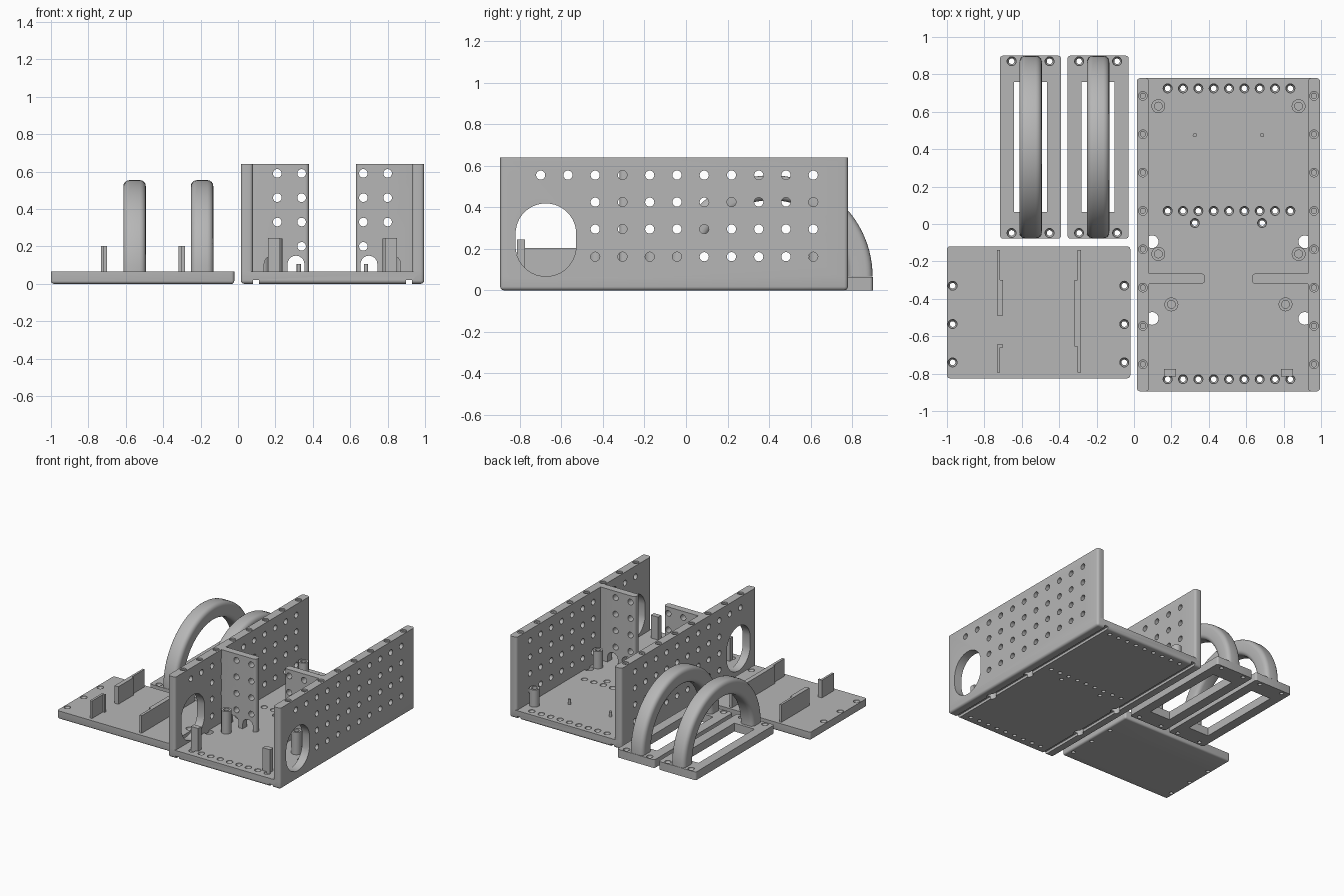
import bpy, bmesh, math
from mathutils import Matrix, Vector

if "Cube" in bpy.data.objects:
    bpy.data.objects.remove(bpy.data.objects["Cube"])

grey = bpy.data.materials.new("plastic_grey")
grey.diffuse_color = (0.47, 0.47, 0.47, 1)
grey.use_nodes = True
grey.node_tree.nodes["Principled BSDF"].inputs["Base Color"].default_value = grey.diffuse_color


def add_box(bm, x0, x1, y0, y1, z0, z1, bevel=0.0, pick=None, segs=4):
    m = Matrix.Translation(((x0 + x1) / 2, (y0 + y1) / 2, (z0 + z1) / 2)) @ \
        Matrix.Diagonal((x1 - x0, y1 - y0, z1 - z0, 1))
    vs = set(bmesh.ops.create_cube(bm, size=1, matrix=m)["verts"])
    if bevel:
        edges = []
        for e in bm.edges:
            if e.verts[0] in vs:
                a, b = e.verts[0].co, e.verts[1].co
                upright = abs(a.z - b.z) > 1e-4
                low = not upright and a.z < z0 + 1e-4
                if pick is None or (upright and "v" in pick) or (low and "b" in pick):
                    edges.append(e)
        bmesh.ops.bevel(bm, geom=edges, offset=bevel, segments=segs, profile=0.5, affect='EDGES')


def add_lathe(bm, loc, profile, axis="z", n=24):
    """Closed solid from (radius, height) pairs."""
    turn = {"z": Matrix(), "x": Matrix.Rotation(math.pi / 2, 4, 'Y'),
            "y": Matrix.Rotation(-math.pi / 2, 4, 'X')}[axis]
    m = Matrix.Translation(loc) @ turn
    rings = [[bm.verts.new(m @ Vector((r * math.cos(2 * math.pi * i / n),
                                       r * math.sin(2 * math.pi * i / n), h)))
              for i in range(n)] for r, h in profile]
    for lo, hi in zip(rings, rings[1:]):
        for i in range(n):
            j = (i + 1) % n
            bm.faces.new((lo[i], lo[j], hi[j], hi[i]))
    bm.faces.new(rings[0][::-1])
    bm.faces.new(rings[-1])


def add_prism(bm, pts, depth):
    """Extrude a closed loop of points along the depth vector."""
    a = [bm.verts.new(p) for p in pts]
    b = [bm.verts.new(Vector(p) + Vector(depth)) for p in pts]
    bm.faces.new(a[::-1])
    bm.faces.new(b)
    for i in range(len(a)):
        j = (i + 1) % len(a)
        bm.faces.new((a[i], a[j], b[j], b[i]))
    bmesh.ops.recalc_face_normals(bm, faces=bm.faces)


def finish(bm, name):
    bmesh.ops.recalc_face_normals(bm, faces=bm.faces)
    me = bpy.data.meshes.new(name)
    bm.to_mesh(me)
    bm.free()
    ob = bpy.data.objects.new(name, me)
    bpy.context.collection.objects.link(ob)
    me.materials.append(grey)
    return ob


def cut(ob, bm):
    """Subtract the cutter mesh and remove it afterwards."""
    cutter = finish(bm, "cutter")
    mod = ob.modifiers.new("cut", 'BOOLEAN')
    mod.operation, mod.solver, mod.object = 'DIFFERENCE', 'EXACT', cutter
    bpy.context.view_layer.update()
    me = bpy.data.meshes.new_from_object(ob.evaluated_get(bpy.context.evaluated_depsgraph_get()))
    ob.modifiers.clear()
    ob.data = me
    bpy.data.objects.remove(cutter)


def screw_hole(bm, x, y, top=0.065):
    add_lathe(bm, (x, y, top), [(0.015, -0.2), (0.015, -0.025), (0.024, -0.01), (0.024, 0.05)])


MID = 0.505                         # mirror line of the tray


def both(x):
    return (x, 2 * MID - x)


# Tray floor
bm = bmesh.new()
add_box(bm, 0.015, 0.995, -0.895, 0.78, 0, 0.065, 0.018, "vb")
floor = finish(bm, "tray_floor")
bm = bmesh.new()
for y in (0.725, 0.07, -0.83):
    for i in range(9):
        screw_hole(bm, 0.18 + 0.082 * i, y)
for x in both(0.325):
    screw_hole(bm, x, 0.005)
for x in both(0.097):
    for y in (-0.095, -0.505):
        add_lathe(bm, (x, y, 0), [(0.034, -0.1), (0.034, 0.2)])
cut(floor, bm)
bm = bmesh.new()                    # underside grooves
for x in both(0.097):
    add_box(bm, x - 0.016, x + 0.016, -1, 0.9, -0.1, 0.02)
cut(floor, bm)

# Side walls with hole grid, wide window and blind screw holes on top
for name, x0 in (("left_wall", 0.015), ("right_wall", 0.93)):
    bm = bmesh.new()
    add_box(bm, x0, x0 + 0.065, -0.895, 0.78, 0.05, 0.64, 0.018, "v")
    wall = finish(bm, name)
    bm = bmesh.new()
    for row, z in enumerate((0.555, 0.425, 0.295, 0.162)):
        for col in range(0 if row == 0 else 2, 11):
            add_lathe(bm, (x0, -0.70 + 0.1313 * col, z), [(0.022, -0.1), (0.022, 0.2)], "x")
    pts = []
    for i in range(32):
        a = 2 * math.pi * (i + 0.5) / 32
        pts.append((x0 - 0.1, -0.675 + 0.146 * math.cos(a),
                    0.243 + 0.146 * math.sin(a) + math.copysign(0.03, math.sin(a))))
    add_prism(bm, pts, (0.3, 0, 0))
    for i in range(8):
        add_lathe(bm, (x0 + 0.0325, 0.685 - 0.205 * i, 0.64),
                  [(0.014, -0.045), (0.014, -0.012), (0.023, -0.01), (0.023, 0.05)])
    cut(wall, bm)

# Divider panels with holes and cable arches
for name, s in (("left_divider", 1), ("right_divider", -1)):
    fx = lambda x: MID + s * (x - MID)
    bm = bmesh.new()
    xs = sorted((fx(0.06), fx(0.38)))
    add_box(bm, xs[0], xs[1], -0.32, -0.265, 0.05, 0.64, 0.02, "v")
    panel = finish(bm, name)
    bm = bmesh.new()
    for x in (0.21, 0.34):
        for z in (0.59, 0.46, 0.33, 0.2):
            add_lathe(bm, (fx(x), -0.3, z), [(0.023, -0.2), (0.023, 0.2)], "y")
    for x in (0.185, 0.31):
        pts = [(fx(x) - 0.045, -0.5, 0), (fx(x) + 0.045, -0.5, 0)]
        pts += [(fx(x) + 0.045 * math.cos(math.pi * i / 12), -0.5,
                 0.105 + 0.045 * math.sin(math.pi * i / 12)) for i in range(13)]
        add_prism(bm, pts, (0, 0.4, 0))
    cut(panel, bm)

# Hollow posts, clip posts and locating pins on the floor
bm = bmesh.new()
for x, y, top in ((0.13, 0.63, 0.2), (0.13, -0.16, 0.2), (0.2, -0.43, 0.242)):
    for px in both(x):
        add_lathe(bm, (px, y, 0), [(0.037, 0.05), (0.037, top), (0.021, top), (0.021, 0.08)])
finish(bm, "floor_posts")
bm = bmesh.new()
for px in both(0.192):
    add_box(bm, px - 0.032, px + 0.032, -0.815, -0.775, 0.05, 0.245)
finish(bm, "clip_posts")
bm = bmesh.new()
for px in both(0.325):
    add_lathe(bm, (px, 0.475, 0), [(0.011, 0.05), (0.011, 0.105)], n=16)
finish(bm, "locating_pins")

# Lid plate with screw holes and upright tabs
bm = bmesh.new()
add_box(bm, -1, -0.02, -0.825, -0.12, 0, 0.065, 0.015, "vb")
lid = finish(bm, "lid_plate")
bm = bmesh.new()
for x in (-0.97, -0.052):
    for y in (-0.33, -0.535, -0.74):
        screw_hole(bm, x, y)
cut(lid, bm)
bm = bmesh.new()
for x0, x1, y0, y1 in ((-0.733, -0.716, -0.30, -0.14), (-0.733, -0.70, -0.49, -0.30),
                       (-0.733, -0.70, -0.66, -0.645), (-0.733, -0.716, -0.795, -0.66),
                       (-0.303, -0.283, -0.30, -0.14), (-0.318, -0.283, -0.655, -0.30),
                       (-0.303, -0.283, -0.795, -0.655)):
    add_box(bm, x0, x1, y0, y1, 0.05, 0.203)
finish(bm, "lid_tabs")

# Two carrying handles: framed base plus half-ring grip
for name, cx in (("outer_handle", -0.553), ("inner_handle", -0.192)):
    bm = bmesh.new()
    add_box(bm, cx - 0.163, cx + 0.163, -0.078, 0.9, 0, 0.065, 0.015, "v")
    base = finish(bm, name + "_base")
    bm = bmesh.new()
    add_box(bm, cx - 0.088, cx + 0.088, 0.063, 0.76, -0.1, 0.2)
    for x in (cx - 0.1015, cx + 0.1015):
        for y in (-0.048, 0.87):
            screw_hole(bm, x, y)
    cut(base, bm)

    bm = bmesh.new()
    half, r = 0.06, 0.032           # rounded square section
    section = []
    for k, (sx, sy) in enumerate(((1, 1), (-1, 1), (-1, -1), (1, -1))):
        for i in range(5):
            a = math.pi / 2 * (k + i / 4)
            section.append((sx * (half - r) + r * math.cos(a), sy * (half - r) + r * math.sin(a)))
    rings = []
    for i in range(49):
        a = math.pi * i / 48
        rings.append([bm.verts.new((cx + u, 0.411 + (0.428 + v) * math.cos(a),
                                    0.066 + (0.428 + v) * math.sin(a))) for u, v in section])
    for p, q in zip(rings, rings[1:]):
        for i in range(len(section)):
            j = (i + 1) % len(section)
            bm.faces.new((p[i], p[j], q[j], q[i]))
    bm.faces.new(rings[0])
    bm.faces.new(rings[-1])
    finish(bm, name + "_grip")

# Smooth rounded faces, keep hard edges
bpy.ops.object.select_all(action='SELECT')
bpy.context.view_layer.objects.active = floor
bpy.ops.object.shade_smooth_by_angle(angle=math.radians(30))
